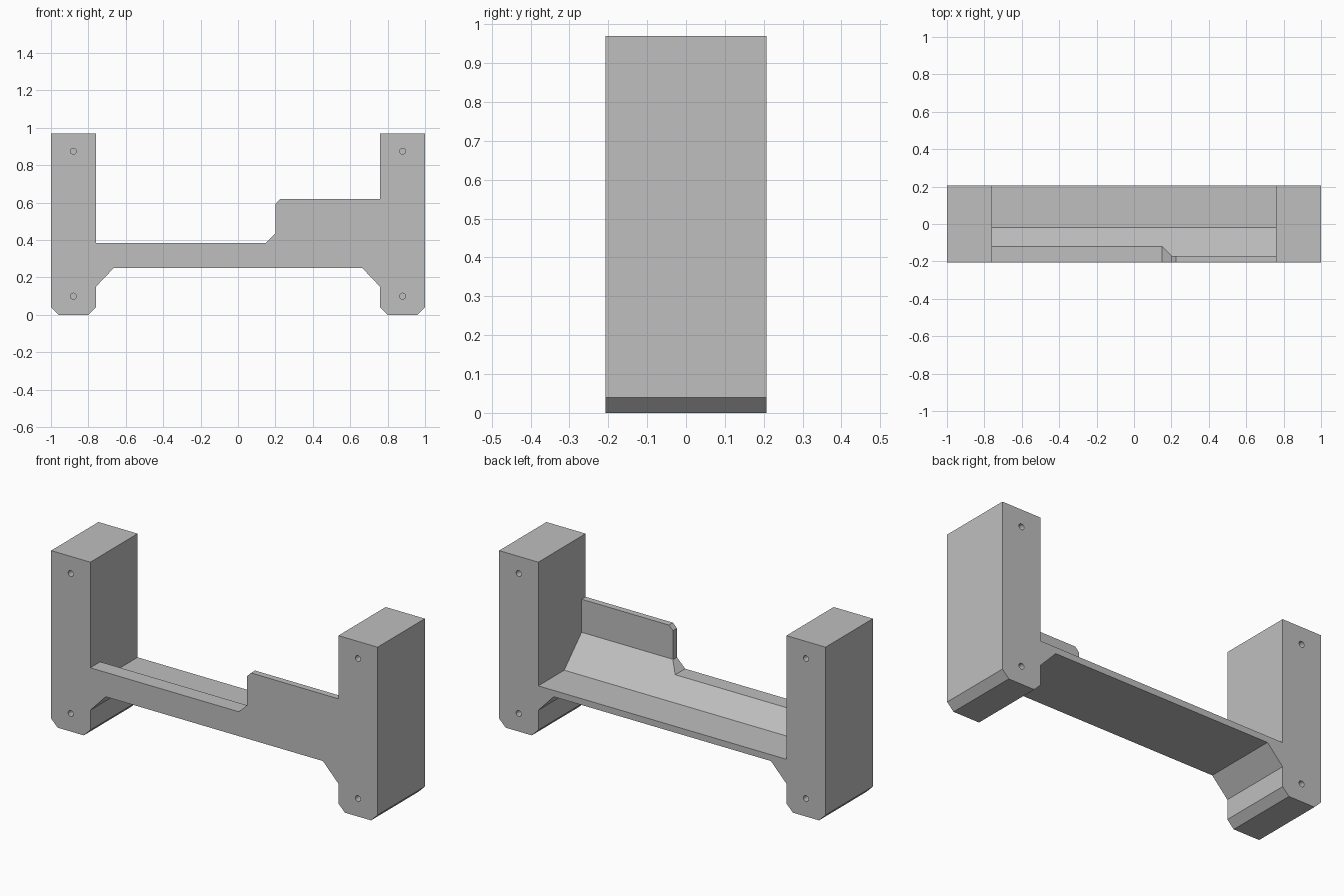
import bpy
import bmesh
import math
from mathutils import Matrix, Vector

cube = bpy.data.objects.get("Cube")
if cube:
    bpy.data.objects.remove(cube, do_unlink=True)

HALF_Y = 0.207    # half depth of the bracket
HEIGHT = 0.97
INNER = 0.76      # inner face of the posts
CHAMFER = 0.04

grey = bpy.data.materials.new("light grey")
grey.use_nodes = True
colour = (0.52, 0.52, 0.52, 1)
grey.diffuse_color = colour
grey.node_tree.nodes["Principled BSDF"].inputs["Base Color"].default_value = colour


def to_object(name, bm):
    bmesh.ops.recalc_face_normals(bm, faces=bm.faces)
    mesh = bpy.data.meshes.new(name)
    bm.to_mesh(mesh)
    bm.free()
    mesh.materials.append(grey)
    obj = bpy.data.objects.new(name, mesh)
    bpy.context.collection.objects.link(obj)
    return obj


def prism(name, points, sweep):
    """Extrude a closed outline along the sweep vector."""
    bm = bmesh.new()
    face = bm.faces.new([bm.verts.new(p) for p in points])
    grown = bmesh.ops.extrude_face_region(bm, geom=[face])["geom"]
    verts = [g for g in grown if isinstance(g, bmesh.types.BMVert)]
    bmesh.ops.translate(bm, verts=verts, vec=Vector(sweep))
    return to_object(name, bm)


def cut(target, cutter):
    cutter.hide_render = True
    mod = target.modifiers.new(cutter.name, "BOOLEAN")
    mod.operation = "DIFFERENCE"
    mod.solver = "EXACT"
    mod.object = cutter
    bpy.context.view_layer.objects.active = target
    bpy.ops.object.modifier_apply(modifier=mod.name)
    bpy.data.objects.remove(cutter, do_unlink=True)


# Front silhouette: mirrored legs, stepped upper edge
leg = [(0.665, 0.25), (INNER, 0.15), (INNER, CHAMFER), (INNER + CHAMFER, 0),
       (1 - CHAMFER, 0), (1, CHAMFER), (1, HEIGHT), (INNER, HEIGHT)]
step = [(INNER, 0.62), (0.225, 0.62), (0.2, 0.595), (0.2, 0.435),
        (0.15, 0.385), (-INNER, 0.385)]
outline = leg + step + [(-x, z) for x, z in reversed(leg)]
bracket = prism("bracket", [(x, -HALF_Y, z) for x, z in outline],
                (0, 2 * HALF_Y, 0))

# Hollow behind the front wall, leaving a sloped fillet and a thin deck
hollow = [(-0.172, 1.1), (-0.172, 0.437), (-0.02, 0.285), (0.3, 0.285), (0.3, 1.1)]
cut(bracket, prism("deck_hollow", [(-INNER, y, z) for y, z in hollow],
                   (2 * INNER, 0, 0)))

# Blind screw holes on the front and back of each post
bm = bmesh.new()
for x in (-0.88, 0.88):
    for y in (-HALF_Y, HALF_Y):
        for z in (0.1, 0.875):
            place = Matrix.Translation((x, y, z)) @ Matrix.Rotation(math.pi / 2, 4, "X")
            bmesh.ops.create_cone(bm, cap_ends=True, segments=24, radius1=0.016,
                                  radius2=0.016, depth=0.12, matrix=place)
cut(bracket, to_object("screw_holes", bm))

# Smooth only the round hole walls
bpy.ops.object.select_all(action="DESELECT")
bracket.select_set(True)
bpy.context.view_layer.objects.active = bracket
bpy.ops.object.shade_smooth_by_angle(angle=math.radians(30))
